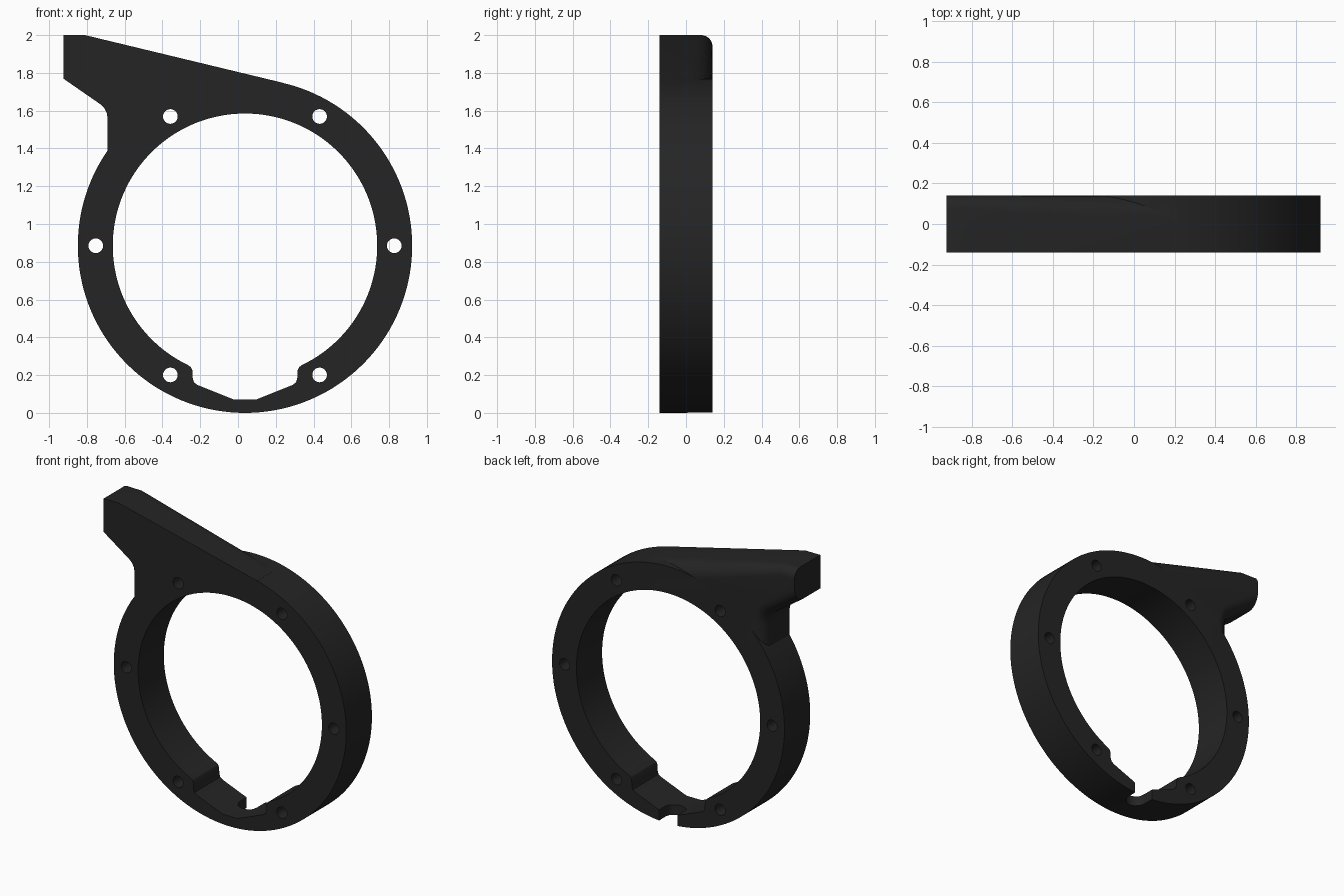
import bpy, bmesh, math
from mathutils import Vector

if "Cube" in bpy.data.objects:
    bpy.data.objects.remove(bpy.data.objects["Cube"])

CX, CZ, HALF = 0.037, 0.885, 0.14      # ring centre and half thickness

black = bpy.data.materials.new("matte black")
black.diffuse_color = (0.018, 0.018, 0.018, 1)
black.use_nodes = True
black.node_tree.nodes["Principled BSDF"].inputs["Base Color"].default_value = black.diffuse_color


def loft(name, sections):
    """Closed solid from matching rings of points."""
    bm = bmesh.new()
    rings = [[bm.verts.new(p) for p in s] for s in sections]
    for a, b in zip(rings, rings[1:]):
        for i in range(len(a)):
            j = (i + 1) % len(a)
            bm.faces.new((a[i], a[j], b[j], b[i]))
    bm.faces.new(rings[0])
    bm.faces.new(rings[-1])
    bmesh.ops.recalc_face_normals(bm, faces=bm.faces)
    mesh = bpy.data.meshes.new(name)
    bm.to_mesh(mesh)
    bm.free()
    mesh.materials.append(black)
    obj = bpy.data.objects.new(name, mesh)
    bpy.context.collection.objects.link(obj)
    return obj


def prism(name, pts, y0, y1):
    return loft(name, [[(x, y, z) for x, z in pts] for y in (y0, y1)])


def arc(cx, cz, r, a0, a1, n):
    return [(cx + r * math.cos(math.radians(a0 + (a1 - a0) * i / n)),
             cz + r * math.sin(math.radians(a0 + (a1 - a0) * i / n))) for i in range(n + 1)]


def combine(target, tool, operation):
    mod = target.modifiers.new("combine", 'BOOLEAN')
    mod.operation, mod.solver, mod.object = operation, 'EXACT', tool
    bpy.context.view_layer.objects.active = target
    bpy.ops.object.modifier_apply(modifier=mod.name)
    bpy.data.objects.remove(tool, do_unlink=True)


# Round body
housing = prism("ring_housing", arc(CX, CZ, 0.885, 0, 360, 144)[:-1], -HALF, HALF)

# Arm outline: x, z, inward direction, radius of the rounded back edge
outline = [
    (-0.925, 2.0, 0, -1, 0.06), (-0.81, 2.0, -0.1, -1, 0.065),
    (0.244, 1.746, -0.234, -0.972, 0.13), (CX, CZ, 0, 0, 0.13),
    (-0.69, 1.2, 1, 0, 0.09), (-0.69, 1.56, 1, 0, 0.09),
    (-0.695, 1.588, 0.95, 0.31, 0.09), (-0.708, 1.613, 0.82, 0.57, 0.09),
    (-0.73, 1.635, 0.62, 0.78, 0.09), (-0.925, 1.77, 0, 1.2, 0.09),
]
sections = [[(x, -HALF, z) for x, z, *_ in outline]]
for k in range(9):
    t = math.radians(90 * k / 8)
    sections.append([(x + nx * r * (1 - math.cos(t)), HALF - r * (1 - math.sin(t)),
                      z + nz * r * (1 - math.cos(t))) for x, z, nx, nz, r in outline])
combine(housing, loft("arm", sections), 'UNION')

# Central opening with the stepped recess at the bottom
left = [(-0.302, 0.253), (-0.287, 0.243), (-0.279, 0.226), (-0.277, 0.185),
        (-0.270, 0.162), (-0.252, 0.148), (-0.057, 0.07)]
edge = math.degrees(math.atan2(0.253 - CZ, 0.302))
opening = arc(CX, CZ, 0.70, edge, 180 - edge, 120)[:-1]
opening += [(CX + x, z) for x, z in left] + [(CX - x, z) for x, z in left[:0:-1]]
combine(housing, prism("opening_cutter", opening, -0.3, 0.3), 'DIFFERENCE')

# Six bolt holes
for i in range(6):
    a = math.radians(60 * i)
    hole = arc(CX + 0.79 * math.cos(a), CZ + 0.79 * math.sin(a), 0.039, 0, 360, 24)[:-1]
    combine(housing, prism("bolt_hole_cutter", hole, -0.3, 0.3), 'DIFFERENCE')

# Round-ended slot through the bottom, open to the back
w = 0.07
slot = [(CX + w, 0.3)] + [(CX - w, 0.3)] + arc(CX, w, w, 180, 360, 16)
combine(housing, loft("slot_cutter", [[(x, y, z) for x, y in slot] for z in (-0.1, 0.2)]),
        'DIFFERENCE')

# Smooth curves, keep edges sharp
bpy.ops.object.select_all(action='DESELECT')
housing.select_set(True)
bpy.context.view_layer.objects.active = housing
bpy.ops.object.shade_smooth_by_angle(angle=math.radians(25))
